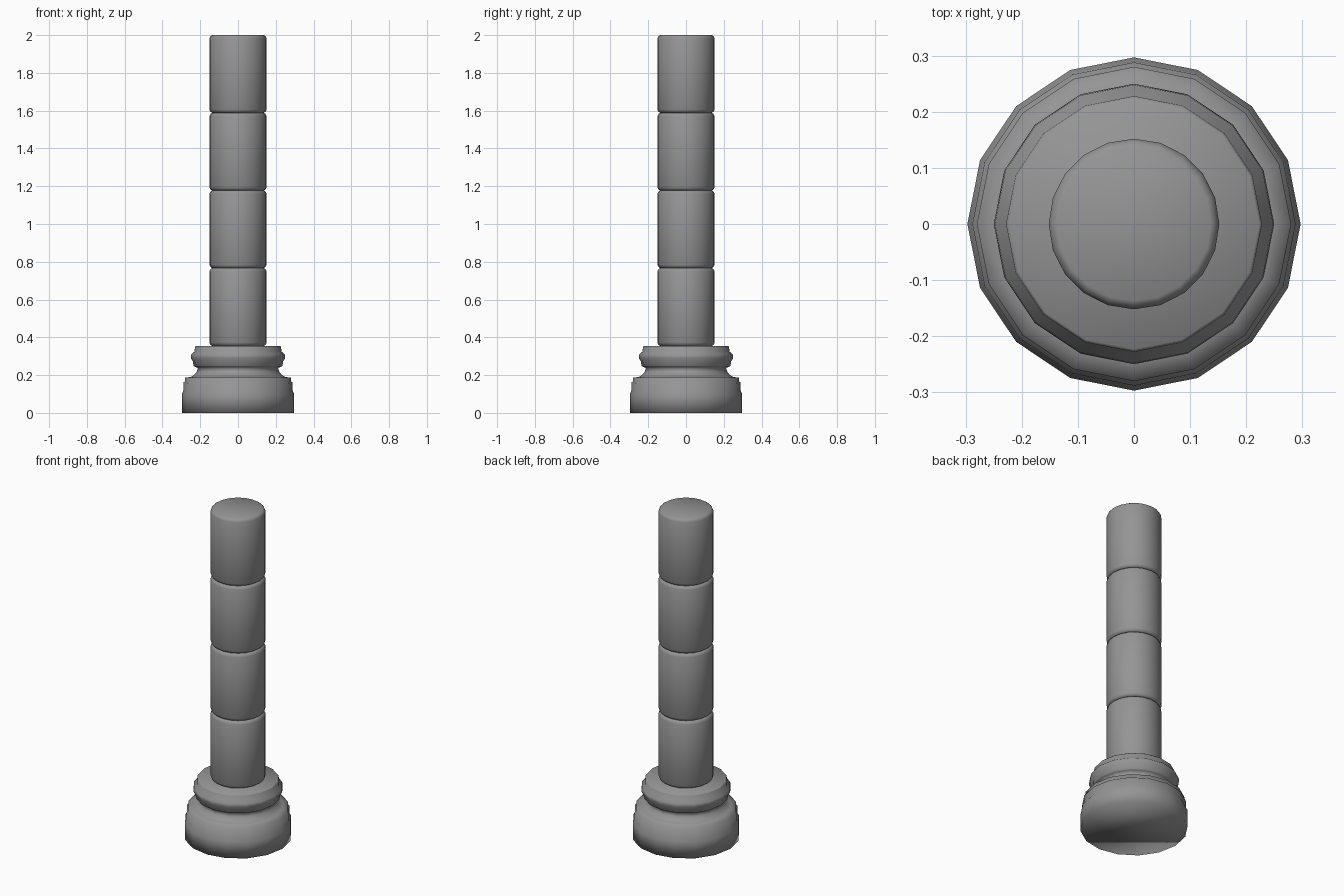
import bpy, bmesh
from math import pi, sin, cos

if "Cube" in bpy.data.objects:
    bpy.data.objects.remove(bpy.data.objects["Cube"])

# Dark grey stone
stone = bpy.data.materials.new("dark_stone")
stone.diffuse_color = (0.3, 0.3, 0.3, 1)
stone.use_nodes = True
stone.node_tree.nodes["Principled BSDF"].inputs["Base Color"].default_value = stone.diffuse_color


def lathe(name, profile, sides):
    """Revolve (radius, z) points around z, cap both ends, shade smooth."""
    bm = bmesh.new()
    rings = [[bm.verts.new((r * cos(2 * pi * i / sides), r * sin(2 * pi * i / sides), z))
              for i in range(sides)] for r, z in profile]
    for low, high in zip(rings, rings[1:]):
        for i in range(sides):
            j = (i + 1) % sides
            bm.faces.new((low[i], low[j], high[j], high[i]))
    bm.faces.new(rings[0][::-1])
    bm.faces.new(rings[-1])
    for face in bm.faces:
        face.smooth = True
    mesh = bpy.data.meshes.new(name)
    bm.to_mesh(mesh)
    bm.free()
    mesh.materials.append(stone)
    obj = bpy.data.objects.new(name, mesh)
    bpy.context.collection.objects.link(obj)
    return obj


# Moulded base: plinth, lower step, concave neck, upper rounded ring
lathe("column_base", [
    (0.297, 0.0), (0.297, 0.103), (0.29, 0.115),
    (0.288, 0.162), (0.28, 0.167), (0.28, 0.187), (0.25, 0.19),
    (0.232, 0.201), (0.219, 0.217), (0.212, 0.238), (0.228, 0.244),
    (0.236, 0.25), (0.238, 0.272), (0.25, 0.29), (0.248, 0.31),
    (0.23, 0.325), (0.228, 0.35), (0.223, 0.355)], 16)

# Four stacked shaft drums with chamfered rims
start, count = 0.355, 4
height = (2.0 - start) / count
for k in range(count):
    z0, z1 = start + k * height, start + (k + 1) * height
    lathe(f"shaft_drum_{k + 1}", [
        (0.137, z0), (0.146, z0 + 0.006), (0.152, z0 + 0.018),
        (0.152, z1 - 0.018), (0.146, z1 - 0.006), (0.137, z1)], 20)
